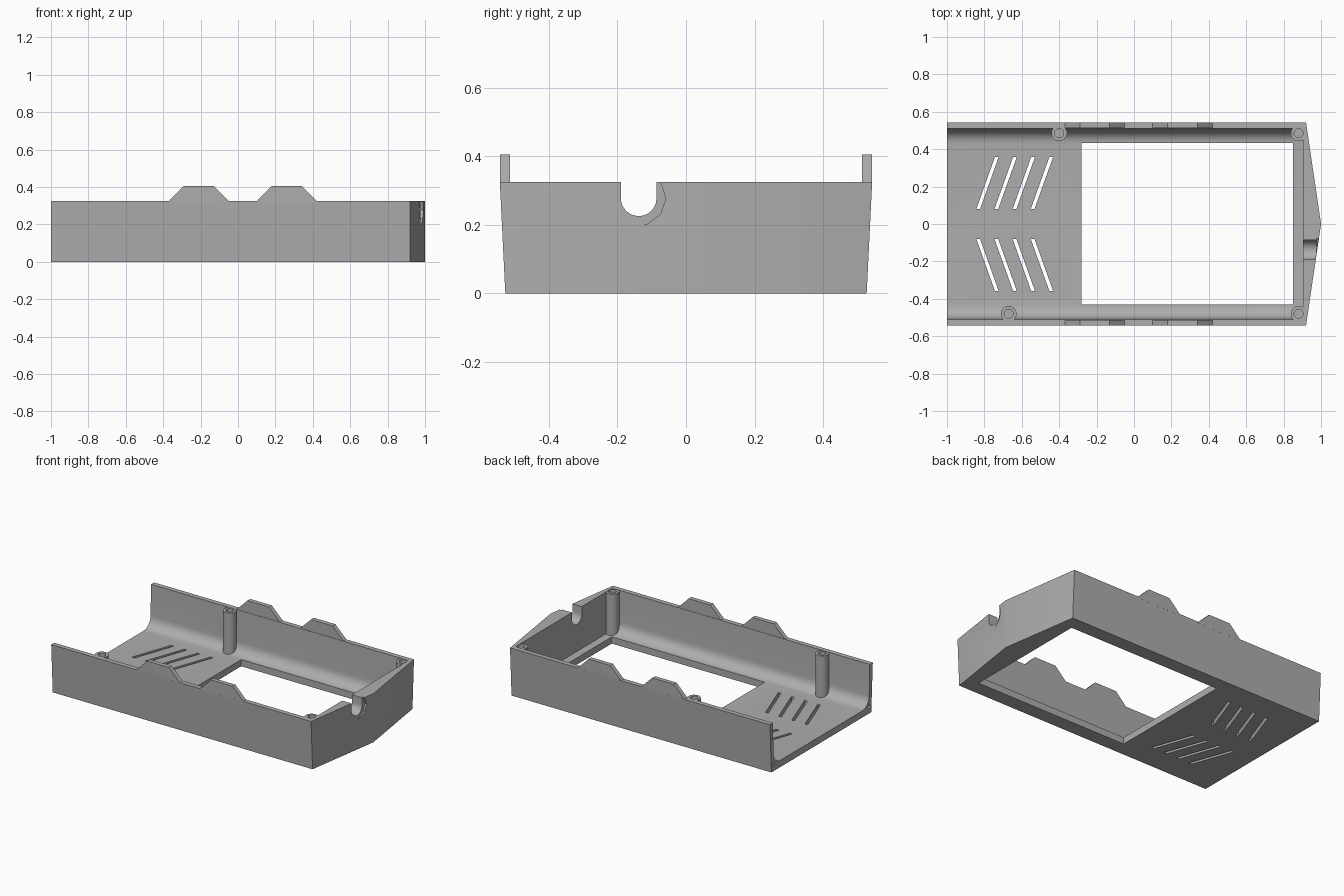
import bpy, bmesh, math
from mathutils import Vector, Matrix

if "Cube" in bpy.data.objects:
    bpy.data.objects.remove(bpy.data.objects["Cube"])

grey = bpy.data.materials.new("light grey plastic")
grey.use_nodes = True
colour = (0.42, 0.42, 0.42, 1)
grey.diffuse_color = colour
grey.node_tree.nodes["Principled BSDF"].inputs["Base Color"].default_value = colour


def loft(name, ring_a, ring_b):
    """Closed solid between two matching rings of 3D points."""
    bm = bmesh.new()
    a = [bm.verts.new(p) for p in ring_a]
    b = [bm.verts.new(p) for p in ring_b]
    n = len(a)
    bm.faces.new(a)
    bm.faces.new(b)
    for i in range(n):
        j = (i + 1) % n
        bm.faces.new((a[i], a[j], b[j], b[i]))
    bmesh.ops.recalc_face_normals(bm, faces=bm.faces)
    mesh = bpy.data.meshes.new(name)
    bm.to_mesh(mesh)
    bm.free()
    obj = bpy.data.objects.new(name, mesh)
    bpy.context.collection.objects.link(obj)
    mesh.materials.append(grey)
    return obj


def prism(name, pts, axis, lo, hi):
    """Extrude a 2D outline along axis 0, 1 or 2."""
    def place(p, t):
        c = list(p)
        c.insert(axis, t)
        return c
    return loft(name, [place(p, lo) for p in pts], [place(p, hi) for p in pts])


def circle(u, v, r, n=24):
    return [(u + r * math.cos(math.tau * i / n), v + r * math.sin(math.tau * i / n))
            for i in range(n)]


def combine(target, tool, operation):
    bpy.context.view_layer.objects.active = target
    mod = target.modifiers.new("cut", 'BOOLEAN')
    mod.operation, mod.object, mod.solver = operation, tool, 'EXACT'
    bpy.ops.object.modifier_apply(modifier=mod.name)
    bpy.data.objects.remove(tool)


HEIGHT, FLOOR = 0.325, 0.045


# Outer hull with tapered sides and a pointed end
def hull_ring(w, z):
    return [(-1, -w, z), (0.92, -w, z), (1, 0, z), (0.92, w, z), (-1, w, z)]


case = loft("case_shell", hull_ring(0.527, 0), hull_ring(0.543, HEIGHT))

# Hollow interior, open at one end, with coved lower corners
cove = [(0.43 + 0.075 * math.sin(math.pi / 2 * i / 8),
         FLOOR + 0.075 * (1 - math.cos(math.pi / 2 * i / 8))) for i in range(9)]
half = cove + [(0.514, HEIGHT + 0.1)]
hollow = half + [(-y, z) for y, z in reversed(half)]
combine(case, prism("hollow", hollow, 0, -1.1, 0.903), 'DIFFERENCE')

# Trapezoid tabs on both side walls
for x in (-0.21, 0.26):
    outline = [(x - 0.17, 0.315), (x + 0.17, 0.315), (x + 0.08, 0.405), (x - 0.08, 0.405)]
    for s in (-1, 1):
        combine(case, prism("tab", outline, 1, s * 0.5135, s * 0.5428), 'UNION')

# Screw posts with pilot holes
posts = [(-0.40, 0.485), (0.88, 0.485), (-0.67, -0.48), (0.88, -0.48)]
for x, y in posts:
    combine(case, prism("post", circle(x, y, 0.042), 2, 0.02, HEIGHT - 0.002), 'UNION')
for x, y in posts:
    combine(case, prism("pilot_hole", circle(x, y, 0.024), 2, 0.08, 0.5), 'DIFFERENCE')

# Display window
window = [(-0.28, -0.43), (0.85, -0.43), (0.85, 0.433), (-0.28, 0.433)]
combine(case, prism("window", window, 2, -0.1, 0.1), 'DIFFERENCE')

# Slanted vent slots, mirrored across the middle
for i in range(4):
    x = -0.843 + 0.097 * i
    for s in (-1, 1):
        slot = [(x, s * 0.08), (x + 0.02, s * 0.08),
                (x + 0.119, s * 0.357), (x + 0.099, s * 0.357)]
        combine(case, prism("vent", slot, 2, -0.1, 0.2), 'DIFFERENCE')

# Cable notch in the pointed end, with a shallow round recess outside
arc = [(-0.138 + 0.052 * math.cos(math.pi + math.pi * i / 12),
        0.277 + 0.052 * math.sin(math.pi + math.pi * i / 12)) for i in range(13)]
notch = arc + [(-0.086, 0.5), (-0.19, 0.5)]
combine(case, prism("notch", notch, 0, 0.8, 1.1), 'DIFFERENCE')
combine(case, prism("recess", circle(-0.138, 0.277, 0.079, 10), 0, 0.977, 1.1), 'DIFFERENCE')

# Small pin holes in the open end of the side walls
for s in (-1, 1):
    combine(case, prism("pin_hole", circle(s * 0.505, 0.045, 0.012, 12), 0, -1.1, -0.93),
            'DIFFERENCE')

bpy.ops.object.select_all(action='DESELECT')
case.select_set(True)
bpy.context.view_layer.objects.active = case
bpy.ops.object.shade_smooth_by_angle(angle=math.radians(30))
